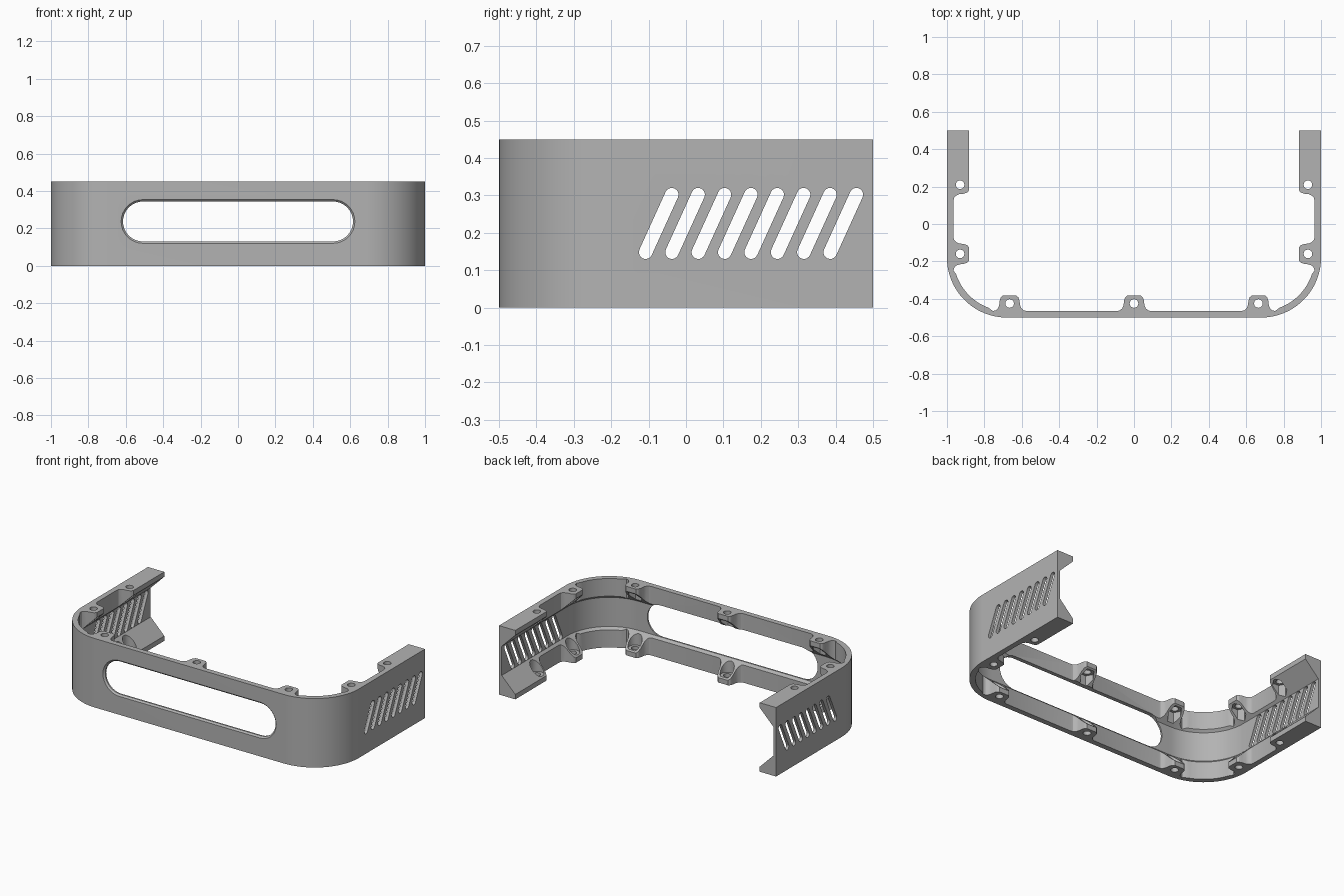
import bpy
import bmesh
from math import sin, cos, pi, radians

cube = bpy.data.objects.get("Cube")
if cube:
    bpy.data.objects.remove(cube, do_unlink=True)

HEIGHT, CORNER, RIM, SKIN = 0.45, 0.32, 0.035, 0.02
CX, CY = 1 - CORNER, CORNER - 0.5      # corner arc centre

grey = bpy.data.materials.new("plain grey")
grey.use_nodes = True
grey.diffuse_color = (0.45, 0.45, 0.45, 1)
grey.node_tree.nodes["Principled BSDF"].inputs["Base Color"].default_value = (0.45, 0.45, 0.45, 1)


def add_loft(bm, rings):
    """Closed solid through rings of equal point count."""
    rows = [[bm.verts.new(p) for p in ring] for ring in rings]
    for a, b in zip(rows, rows[1:]):
        for i in range(len(a)):
            j = (i + 1) % len(a)
            bm.faces.new((a[i], a[j], b[j], b[i]))
    bm.faces.new(rows[0][::-1])
    bm.faces.new(rows[-1])


def make(name, solids):
    bm = bmesh.new()
    for rings in solids:
        add_loft(bm, rings)
    bmesh.ops.recalc_face_normals(bm, faces=bm.faces)
    mesh = bpy.data.meshes.new(name)
    bm.to_mesh(mesh)
    bm.free()
    mesh.materials.append(grey)
    obj = bpy.data.objects.new(name, mesh)
    bpy.context.collection.objects.link(obj)
    return obj


def arc(radius, start, end, steps):
    return [(CX + radius * cos(radians(start + (end - start) * i / steps)),
             CY + radius * sin(radians(start + (end - start) * i / steps)))
            for i in range(steps + 1)]


def mirrored(half):
    """Right-hand half path, front centre to back, completed on the left."""
    return [(-x, y) for x, y in reversed(half)] + half


def at_z(points, z):
    return [(x, y, z) for x, y in points]


def stadium(half_len, radius, steps=16):
    pts = []
    for side in (1, -1):
        for i in range(steps + 1):
            t = pi * i / steps - pi / 2
            pts.append((side * (half_len + radius * cos(t)), side * radius * sin(t)))
    return pts


def cylinder(x, y, radius, z0, z1, sides):
    ring = [(x + radius * cos(2 * pi * i / sides), y + radius * sin(2 * pi * i / sides))
            for i in range(sides)]
    return [at_z(ring, z0), at_z(ring, z1)]


# Screw tab outline: distance along the wall, distance in from the outer face
rise = [(-0.09, RIM), (-0.075, 0.038), (-0.063, 0.049), (-0.056, 0.065),
        (-0.053, 0.09), (-0.047, 0.108), (-0.035, 0.118)]
tab = rise + [(-u, v) for u, v in reversed(rise)]

# Plan of the rim with its tabs
outer = arc(CORNER, -90, 0, 32) + [(1, 0.5)]
inner = [(u, v - 0.5) for u, v in tab if u > 0]
inner += [(0.665 + u, v - 0.5) for u, v in tab]
inner += arc(CORNER - RIM, -70, -18, 16)
inner += [(1 - v, u - 0.16) for u, v in tab]
inner += [(1 - v, u + 0.215) for u, v in rise] + [(0.882, 0.5)]
plan = mirrored(outer) + mirrored(inner)[::-1]
bumper = make("bumper_frame", [[at_z(plan, 0), at_z(plan, HEIGHT)]])


# Hollow inside, with 45 degree slopes under the upper and over the lower flange
def inset(d, z):
    return at_z(mirrored(arc(CORNER - d, -90, 0, 32) + [(1 - d, 0.7)]), z)


edge = 0.15
low = edge - SKIN
cavity = make("cavity_cutter", [[
    inset(edge + 0.02, -0.02), inset(SKIN, low),
    inset(SKIN, HEIGHT - low), inset(edge + 0.02, HEIGHT + 0.02)]])


# Front window with a small outer chamfer
def window_ring(radius, y):
    return [(x, y, 0.237 + z) for x, z in stadium(0.508, radius)]


window = make("window_cutter", [[
    window_ring(0.127, -0.51), window_ring(0.107, -0.49), window_ring(0.107, -0.3)]])

# Slanted side vents
lean = (0.07, 0.154)
length = (lean[0] ** 2 + lean[1] ** 2) ** 0.5
dy, dz = lean[0] / length, lean[1] / length
vents = []
for side in (1, -1):
    for i in range(8):
        yc = -0.073 + 0.0705 * i
        slot = [(yc + a * dy - b * dz, 0.225 + a * dz + b * dy)
                for a, b in stadium(length / 2, 0.018, 10)]
        vents.append([[(side * x, y, z) for y, z in slot] for x in (0.9, 1.1)])
vent_cutter = make("vent_cutter", vents)

# Screw holes, round recesses below and hexagonal recesses above
screws = [(0, -0.425)]
for s in (1, -1):
    screws += [(s * 0.665, -0.425), (s * 0.93, -0.16), (s * 0.93, 0.21)]
holes = make("hole_cutter", [cylinder(x, y, 0.023, -0.1, 0.6, 24) for x, y in screws])
recesses = make("recess_cutter",
                [cylinder(x, y, 0.042, 0.04, 0.14, 24) for x, y in screws]
                + [cylinder(x, y, 0.044, HEIGHT - 0.14, HEIGHT - 0.04, 6) for x, y in screws])

# Cut everything out of the frame
bpy.ops.object.select_all(action="DESELECT")
bpy.context.view_layer.objects.active = bumper
bumper.select_set(True)
for cutter in (cavity, window, vent_cutter, recesses, holes):
    mod = bumper.modifiers.new(cutter.name, "BOOLEAN")
    mod.operation, mod.solver, mod.object = "DIFFERENCE", "EXACT", cutter
    bpy.ops.object.modifier_apply(modifier=mod.name)
    bpy.data.objects.remove(cutter, do_unlink=True)
bpy.ops.object.shade_smooth_by_angle(angle=radians(30))
